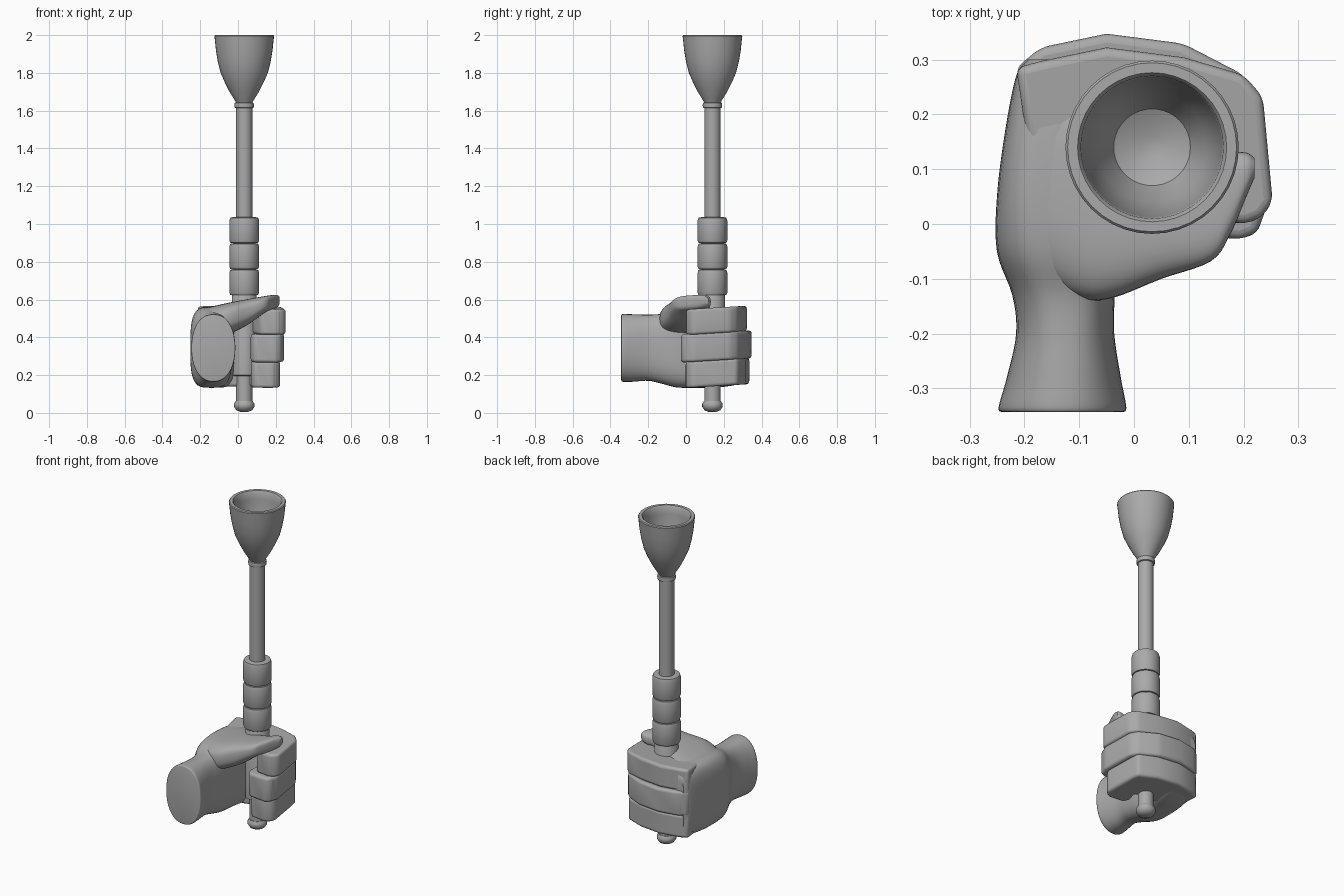
import bpy, bmesh, math
from mathutils import Vector

if "Cube" in bpy.data.objects:
    bpy.data.objects.remove(bpy.data.objects["Cube"])

grey = bpy.data.materials.new("plain grey")
grey.diffuse_color = (0.40, 0.40, 0.40, 1)
grey.use_nodes = True
grey.node_tree.nodes["Principled BSDF"].inputs["Base Color"].default_value = grey.diffuse_color
CX, CY = 0.033, 0.14   # axis of the staff


def make(name, bm, angle=35, bevel=0):
    bmesh.ops.recalc_face_normals(bm, faces=bm.faces)
    me = bpy.data.meshes.new(name)
    bm.to_mesh(me)
    bm.free()
    me.materials.append(grey)
    ob = bpy.data.objects.new(name, me)
    bpy.context.collection.objects.link(ob)
    if bevel:
        m = ob.modifiers.new("round", 'BEVEL')
        m.width, m.segments, m.limit_method = bevel, 4, 'ANGLE'
        m.angle_limit = math.radians(20)
    bpy.ops.object.select_all(action='DESELECT')
    ob.select_set(True)
    bpy.context.view_layer.objects.active = ob
    bpy.ops.object.shade_smooth_by_angle(angle=math.radians(angle))
    return ob


def skin(bm, rings, caps=True):
    vs = [[bm.verts.new(p) for p in r] for r in rings]
    n = len(vs[0])
    for a, b in zip(vs, vs[1:]):
        for i in range(n):
            bm.faces.new((a[i], a[(i + 1) % n], b[(i + 1) % n], b[i]))
    if caps:
        bm.faces.new(vs[0])
        bm.faces.new(vs[-1])


def lathe(name, profile, n=40):
    bm = bmesh.new()
    skin(bm, [[(CX + r * math.cos(2 * math.pi * i / n), CY + r * math.sin(2 * math.pi * i / n), z)
               for i in range(n)] for r, z in profile])
    return make(name, bm)


def smooth(keys, steps=5):
    """Catmull-Rom interpolation between section rows."""
    out = []
    k = [Vector(v) for v in keys]
    for i in range(len(k) - 1):
        p0, p1, p2, p3 = k[max(i - 1, 0)], k[i], k[i + 1], k[min(i + 2, len(k) - 1)]
        for s in range(steps):
            t = s / steps
            out.append(0.5 * (2 * p1 + (p2 - p0) * t + (2 * p0 - 5 * p1 + 4 * p2 - p3) * t ** 2
                              + (3 * p1 - p0 - 3 * p2 + p3) * t ** 3))
    return out + [k[-1]]


def loft(name, keys, place, n=40):
    """Rows are (station, low, high, bottom, top, squareness)."""
    rings = []
    for s, lo, hi, z0, z1, e in smooth(keys):
        ring = []
        for i in range(n):
            c, d = math.cos(2 * math.pi * i / n), math.sin(2 * math.pi * i / n)
            u = (lo + hi) / 2 + (hi - lo) / 2 * math.copysign(abs(c) ** (2 / e), c)
            w = (z0 + z1) / 2 + (z1 - z0) / 2 * math.copysign(abs(d) ** (2 / e), d)
            ring.append(place(s, u, w))
        rings.append(ring)
    bm = bmesh.new()
    skin(bm, rings)
    return make(name, bm, 45)


# staff: shaft with foot knob, collar and flared hollow cup
lathe("foot_knob", [(.02, .005), (.042, .014), (.054, .032), (.054, .048), (.045, .062), (.03, .065)])
lathe("shaft", [(.043, .05), (.043, 1.64)])
lathe("collar", [(.04, 1.612), (.05, 1.616), (.052, 1.628), (.05, 1.641), (.04, 1.645)])
lathe("cup", [(.042, 1.64), (.053, 1.66), (.078, 1.70), (.103, 1.75), (.125, 1.80), (.14, 1.86),
              (.15, 1.92), (.155, 1.97), (.158, 1.995), (.154, 2.0), (.136, 2.0), (.13, 1.992),
              (.127, 1.95), (.118, 1.87), (.10, 1.80), (.07, 1.74), (.02, 1.715)])

# grip: narrow core and stacked sleeves
lathe("grip_core", [(.05, .195), (.066, .2), (.066, .64), (.06, .65)])
for i in range(3):
    z0 = .622 + .138 * i
    z1 = z0 + .138
    lathe(f"grip_sleeve_{i + 1}", [(.06, z0), (.074, z0 + .003), (.079, z0 + .015), (.079, z1 - .02),
                                   (.074, z1 - .003), (.06, z1)])

# palm and wrist, sections along y
loft("palm_and_wrist", [
    (-.343, -.238, -.022, .175, .515, 2.2),
    (-.335, -.247, -.014, .165, .523, 2.2),
    (-.28, -.232, -.024, .165, .522, 2.3),
    (-.20, -.215, -.036, .17, .52, 2.5),
    (-.13, -.222, -.035, .155, .525, 2.8),
    (-.05, -.250, -.03, .135, .55, 3.2),
    (.05, -.250, -.03, .133, .56, 3.8),
    (.17, -.235, -.01, .135, .56, 4.5),
    (.27, -.215, 0, .15, .55, 4.5),
    (.30, -.195, -.02, .17, .53, 4.5)], lambda s, u, w: (u, s, w))

# thumb and web over the top of the fist, sections along x
loft("thumb", [
    (-.215, -.02, .18, .42, .535, 2.4),
    (-.18, -.09, .26, .39, .553, 2.8),
    (-.10, -.135, .26, .40, .572, 3),
    (-.04, -.135, .21, .42, .585, 3),
    (.05, -.10, .14, .465, .602, 3),
    (.14, -.068, .12, .53, .618, 3),
    (.175, -.02, .13, .545, .623, 3),
    (.205, .05, .13, .558, .624, 2.6),
    (.22, .085, .12, .575, .615, 2.2)], lambda s, u, w: (s, u, w))


# fingers wrapped around the grip: plan outline, bottom and top heights
def finger(name, peak, right, front, tip, z0, z1):
    outline = [(-.215, .285), (-.17, peak - .025), (-.05, peak), (.09, peak - .018), (.20, .272),
               (right - .018, .232), (right, .04), (right - .02, front + .012), (right - .05, front),
               (tip + .02, front + .01), (tip, front + .045), (.08, .10), (.03, .13),
               (-.05, .11), (-.19, .12)]
    bm = bmesh.new()
    skin(bm, [[(x, y, z + .06 * y) for x, y in outline] for z in (z0, z1)])
    make(name, bm, 45, .02)


finger("index_finger", .322, .253, .0, .10, .412, .548)
finger("middle_finger", .347, .245, -.028, .065, .268, .416)
finger("lower_finger", .335, .225, -.003, .065, .132, .272)
